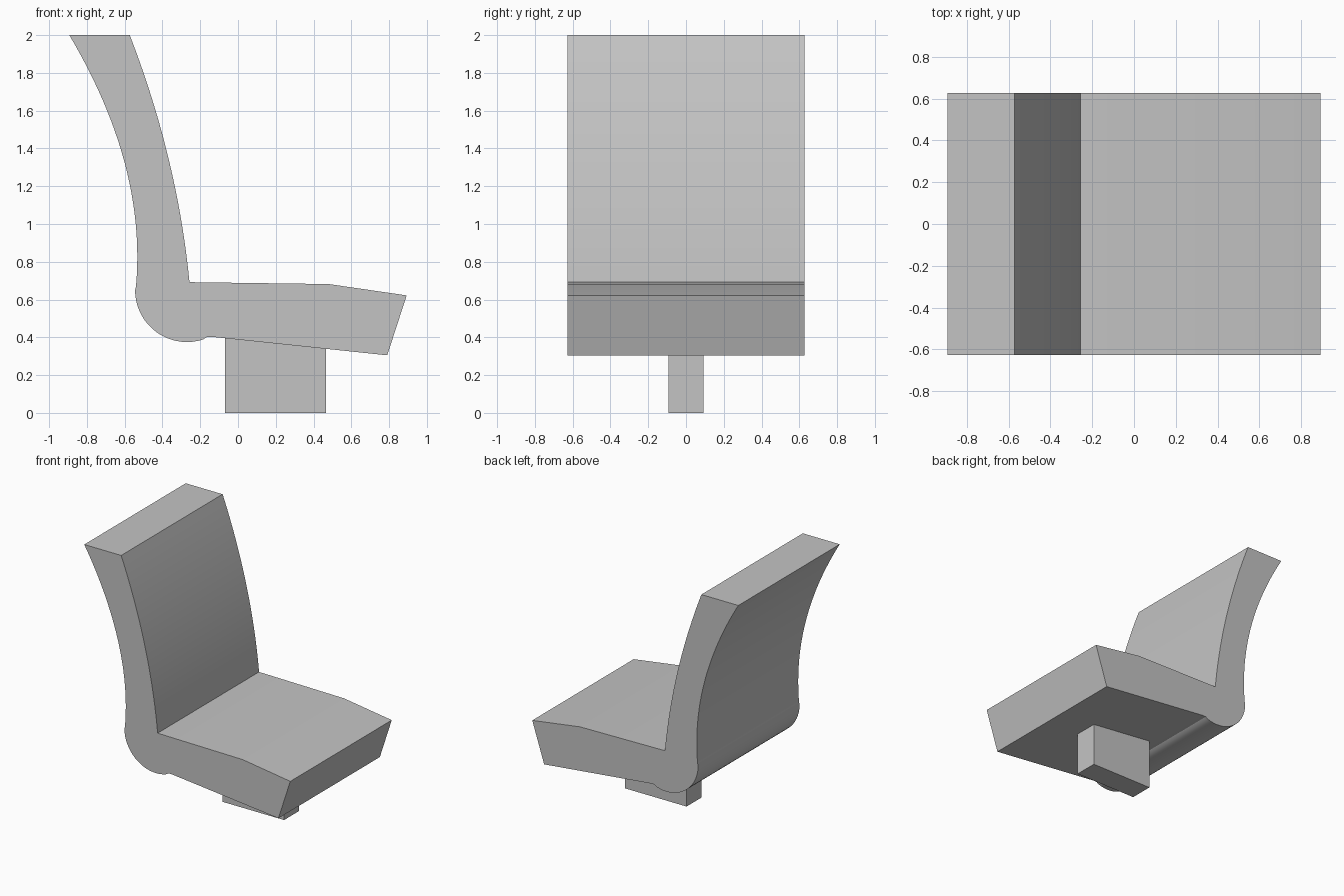
import bpy, bmesh
from math import cos, sin, radians

cube = bpy.data.objects.get("Cube")
if cube:
    bpy.data.objects.remove(cube, do_unlink=True)

grey = bpy.data.materials.new("light_grey")
grey.use_nodes = True
colour = (0.55, 0.55, 0.55, 1)
grey.diffuse_color = colour
grey.node_tree.nodes["Principled BSDF"].inputs["Base Color"].default_value = colour


def bend(a, b, c, steps=24):
    """Points on a quadratic curve from a to c, pulled toward b."""
    ts = [i / steps for i in range(steps + 1)]
    return [tuple((1 - t) ** 2 * p + 2 * t * (1 - t) * q + t * t * r
                  for p, q, r in zip(a, b, c)) for t in ts]


def extrude_profile(name, profile, half_width):
    """Extrude an x-z outline evenly to both sides along y."""
    bm = bmesh.new()
    face = bm.faces.new([bm.verts.new((x, -half_width, z)) for x, z in profile])
    swept = bmesh.ops.extrude_face_region(bm, geom=[face])["geom"]
    verts = [v for v in swept if isinstance(v, bmesh.types.BMVert)]
    bmesh.ops.translate(bm, verts=verts, vec=(0, 2 * half_width, 0))
    bmesh.ops.recalc_face_normals(bm, faces=bm.faces)
    mesh = bpy.data.meshes.new(name)
    bm.to_mesh(mesh)
    bm.free()
    mesh.materials.append(grey)
    obj = bpy.data.objects.new(name, mesh)
    bpy.context.collection.objects.link(obj)
    bpy.ops.object.select_all(action="DESELECT")
    obj.select_set(True)
    bpy.context.view_layer.objects.active = obj
    bpy.ops.object.shade_smooth_by_angle(angle=radians(20))
    return obj


# Seat shell: curved backrest, rounded heel and gently dropping cushion
back_rear = bend((-0.893, 2), (-0.483, 1.31), (-0.54, 0.67))
heel = [(-0.27 + 0.275 * cos(radians(a)), 0.65 + 0.275 * sin(radians(a)))
        for a in range(180, 289, 6)]
underside = [(-0.165, 0.402), (-0.14, 0.403), (0.79, 0.305)]
cushion_top = [(0.893, 0.622), (0.48, 0.682)]
back_front = bend((-0.257, 0.692), (-0.32, 1.345), (-0.573, 2))
extrude_profile("seat_shell", back_rear + heel + underside + cushion_top + back_front, 0.628)

# Narrow pedestal under the cushion
extrude_profile("pedestal", [(-0.07, 0), (0.465, 0), (0.465, 0.45), (-0.07, 0.45)], 0.093)
